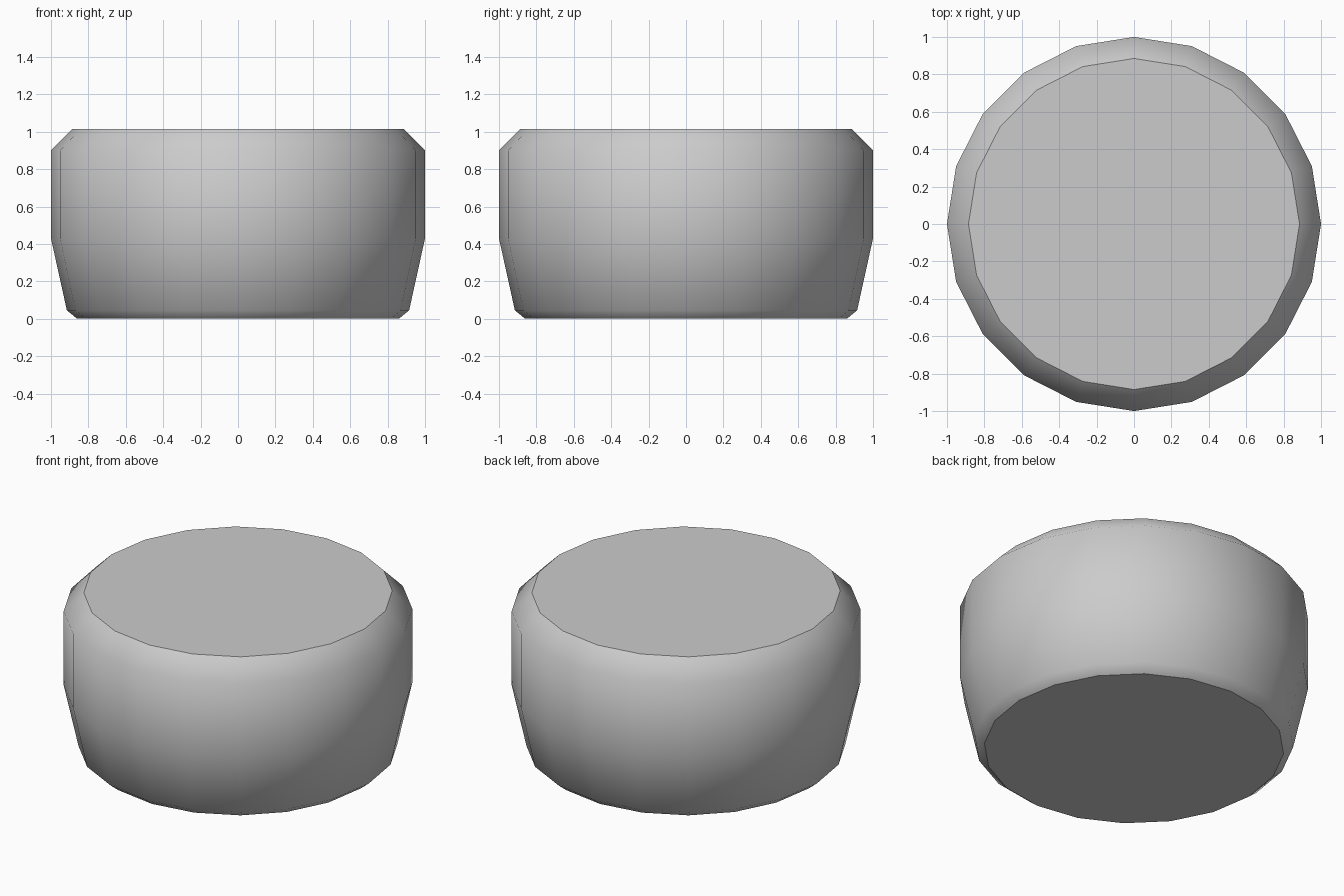
import bpy, bmesh, math

if "Cube" in bpy.data.objects:
    bpy.data.objects.remove(bpy.data.objects["Cube"])

SIDES = 20
# (radius, height) from base to top
PROFILE = [(0.86, 0.0), (0.915, 0.045), (1.0, 0.43), (1.0, 0.90), (0.885, 1.015)]

bm = bmesh.new()

# one ring of vertices per profile point
rings = []
for r, z in PROFILE:
    angles = [2 * math.pi * i / SIDES for i in range(SIDES)]
    rings.append([bm.verts.new((r * math.cos(a), r * math.sin(a), z)) for a in angles])

# smooth side wall with its chamfers
for low, high in zip(rings, rings[1:]):
    for i in range(SIDES):
        j = (i + 1) % SIDES
        bm.faces.new((low[i], low[j], high[j], high[i])).smooth = True

# flat base and top, with crisp rims
for cap in (bm.faces.new(rings[0][::-1]), bm.faces.new(rings[-1])):
    cap.smooth = False
    for edge in cap.edges:
        edge.smooth = False

mesh = bpy.data.meshes.new("round_body")
bm.to_mesh(mesh)
bm.free()
body = bpy.data.objects.new("round_body", mesh)
bpy.context.collection.objects.link(body)
